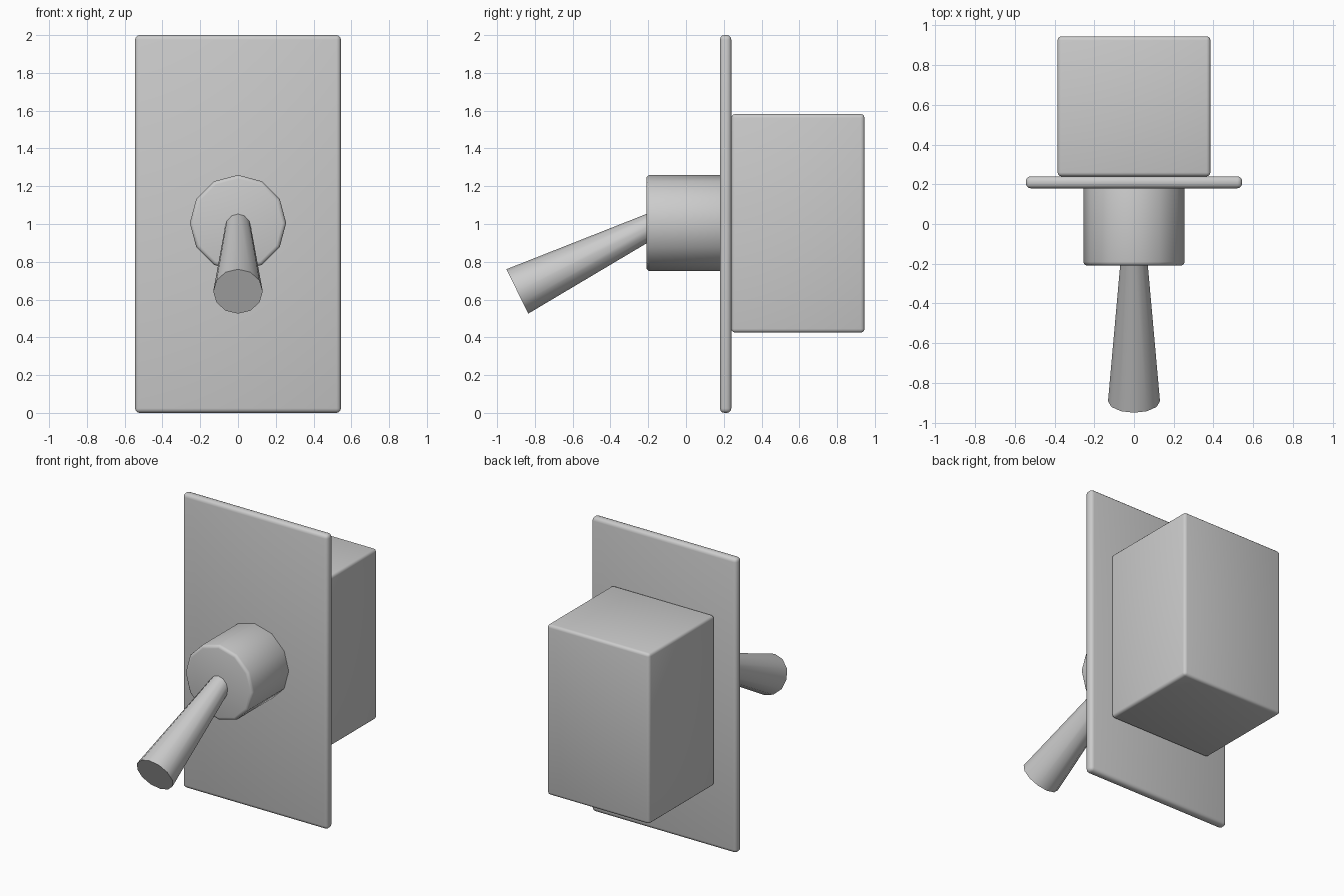
import bpy
import math
from mathutils import Vector

cube = bpy.data.objects.get("Cube")
if cube:
    bpy.data.objects.remove(cube, do_unlink=True)

GREY = (0.6, 0.6, 0.6, 1.0)
grey = bpy.data.materials.new("plain grey")
grey.use_nodes = True
grey.diffuse_color = GREY
grey.node_tree.nodes["Principled BSDF"].inputs["Base Color"].default_value = GREY


def finish(name, bevel=0.0):
    """Name the active part, round its edges and smooth it."""
    part = bpy.context.object
    part.name = name
    part.data.materials.append(grey)
    bpy.ops.object.transform_apply(location=False, rotation=True, scale=True)
    if bevel:
        mod = part.modifiers.new("rounded edges", "BEVEL")
        mod.width = bevel
        mod.segments = 3
        mod.limit_method = "ANGLE"
        mod.angle_limit = math.radians(60)
        bpy.ops.object.modifier_apply(modifier=mod.name)
    bpy.ops.object.shade_smooth_by_angle(angle=math.radians(35))


def box(name, low, high, bevel):
    low, high = Vector(low), Vector(high)
    bpy.ops.mesh.primitive_cube_add(size=1, location=(low + high) / 2)
    bpy.context.object.scale = high - low
    finish(name, bevel)


def tapered_rod(name, start, end, r_start, r_end, bevel=0.0):
    """Twelve-sided rod between two points."""
    start, end = Vector(start), Vector(end)
    axis = end - start
    bpy.ops.mesh.primitive_cone_add(
        vertices=12, radius1=r_start, radius2=r_end, depth=axis.length,
        location=(start + end) / 2,
        rotation=(math.atan2(-axis.y, axis.z), 0, 0))
    finish(name, bevel)


# Wall plate and the housing behind it
box("wall_plate", (-0.545, 0.18, 0), (0.545, 0.24, 2), 0.024)
box("rear_housing", (-0.385, 0.24, 0.425), (0.385, 0.945, 1.582), 0.02)

# Collar and the lever that slopes down out of it
tapered_rod("collar", (0, -0.21, 1.005), (0, 0.2, 1.005), 0.255, 0.255, 0.02)
tapered_rod("lever", (0, -0.893, 0.643), (0, -0.1, 1.032), 0.131, 0.06)
